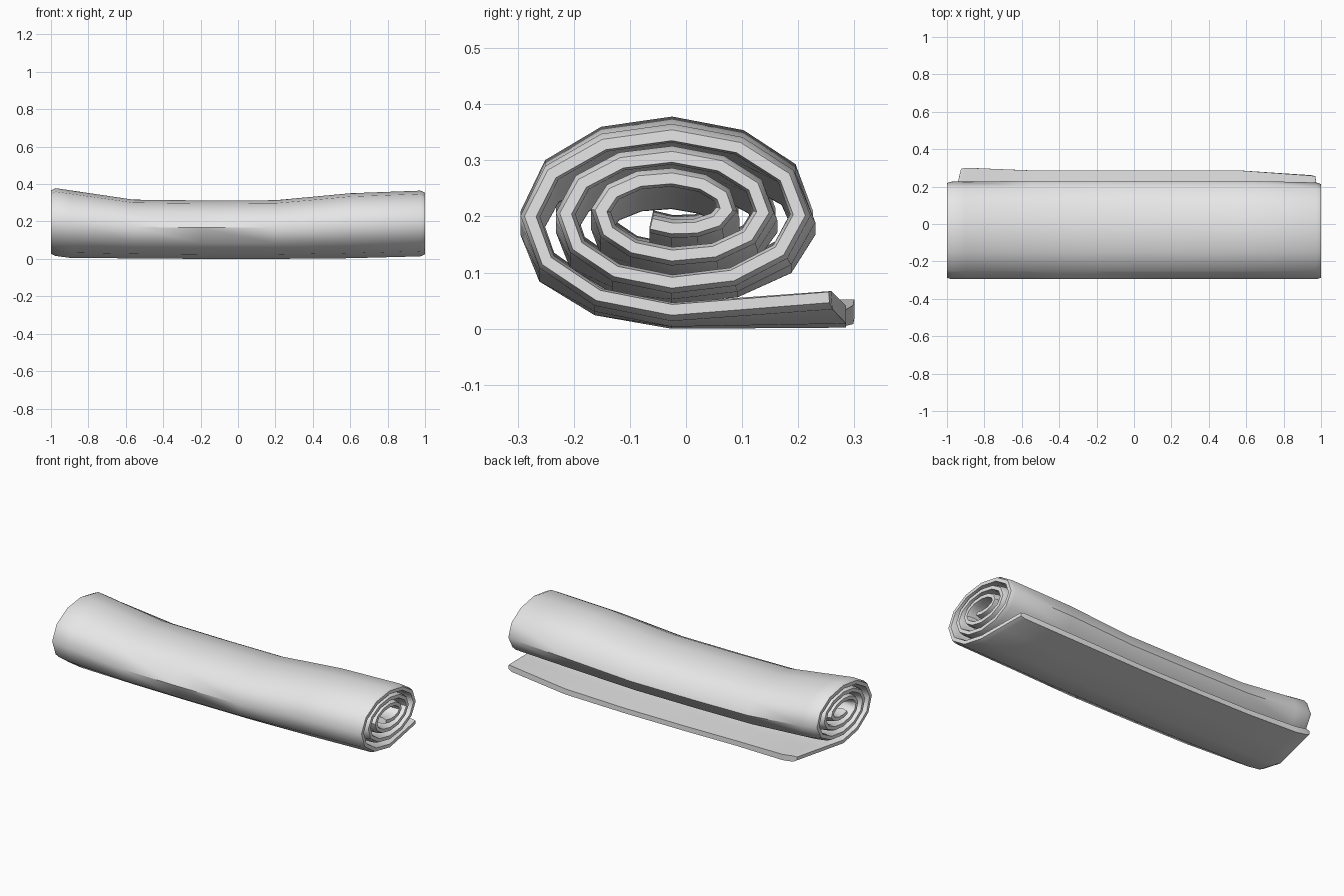
import bpy, bmesh, math
from mathutils import Vector

cube = bpy.data.objects.get("Cube")
if cube:
    bpy.data.objects.remove(cube, do_unlink=True)

# Light grey fabric
fabric = bpy.data.materials.new("light_grey_fabric")
fabric.use_nodes = True
grey = (0.8, 0.8, 0.8, 1)
fabric.diffuse_color = grey
fabric.node_tree.nodes["Principled BSDF"].inputs["Base Color"].default_value = grey

HALF = 0.016      # half the sheet thickness
SIDES = 12        # facets in each turn
LOW, HIGH = 0.019, 0.36

# Stations along the roll: x, bottom, top, right bulge, flap tip y, flap tip z, thickness
STATIONS = [
    (-1.0, 0.022, 0.37, 1.06, 0.295, 0.037, 0.6),
    (-0.975, 0.016, 0.375, 1.06, 0.30, 0.037, 1),
    (-0.9, 0.006, 0.364, 1.06, 0.298, 0.037, 1),
    (-0.56, 0.003, 0.314, 1.08, 0.285, 0.037, 1),
    (-0.2, 0, 0.31, 1.08, 0.285, 0.037, 1),
    (0.2, 0, 0.311, 1.08, 0.285, 0.037, 1),
    (0.6, 0.004, 0.348, 1.08, 0.285, 0.04, 1),
    (0.975, 0.014, 0.362, 1.04, 0.26, 0.055, 1),
    (1.0, 0.018, 0.358, 1.03, 0.255, 0.057, 0.6),
]


def centre_line(tip_y, tip_z):
    """Spiral of three turns that runs out into a flat flap."""
    points = []
    for step in range(-4, 34):
        t = step / SIDES
        a = math.tau * t
        points.append(Vector((-0.025 + (0.095 + 0.063 * t) * math.cos(a),
                              0.214 - 0.005 * t + (0.046 + 0.0435 * t) * math.sin(a))))
    tip = Vector((tip_y, tip_z))
    start = points[-1].copy()
    points += [start.lerp(tip, 0.5), tip]
    return points


def section(x, bottom, top, bulge, tip_y, tip_z, thick):
    """Closed outline of the sheet at one station."""
    line = centre_line(tip_y, tip_z)
    last = len(line) - 1
    outer, inner = [], []
    for i, p in enumerate(line):
        before = (p - line[i - 1]).normalized() if i else None
        after = (line[i + 1] - p).normalized() if i < last else None
        if before and after:
            along = (before + after).normalized()
            width = HALF * thick / max(0.6, along.dot(after))
        else:
            along, width = before or after, HALF * thick
        normal = Vector((along.y, -along.x))
        flap = max(0, i - last + 2) / 2
        px = x * (1 - flap * (0.075 if x < 0 else 0.03))
        for side, row in ((1, outer), (-1, inner)):
            q = p + normal * width * side
            stretch = bulge if q.x > 0 and flap == 0 else 1
            z = bottom + (q.y - LOW) / (HIGH - LOW) * (top - bottom)
            row.append((px, q.x * stretch, max(z, 0)))
    return outer, inner


# Loft the sheet through the stations
bm = bmesh.new()
rows = []
for station in STATIONS:
    outer, inner = section(*station)
    rows.append(([bm.verts.new(c) for c in outer], [bm.verts.new(c) for c in inner]))

for (o1, i1), (o2, i2) in zip(rows, rows[1:]):
    loop1, loop2 = o1 + i1[::-1], o2 + i2[::-1]
    count = len(loop1)
    for k in range(count):
        n = (k + 1) % count
        bm.faces.new((loop1[k], loop1[n], loop2[n], loop2[k]))

# Spiral end faces
for outer, inner in (rows[0], rows[-1]):
    for k in range(len(outer) - 1):
        bm.faces.new((outer[k], outer[k + 1], inner[k + 1], inner[k]))

bmesh.ops.recalc_face_normals(bm, faces=bm.faces)
mesh = bpy.data.meshes.new("rolled_mat")
bm.to_mesh(mesh)
bm.free()
mesh.materials.append(fabric)
mat_roll = bpy.data.objects.new("rolled_mat", mesh)
bpy.context.collection.objects.link(mat_roll)

for ob in bpy.context.selected_objects:
    ob.select_set(False)
mat_roll.select_set(True)
bpy.context.view_layer.objects.active = mat_roll
bpy.ops.object.shade_smooth_by_angle(angle=math.radians(50))
